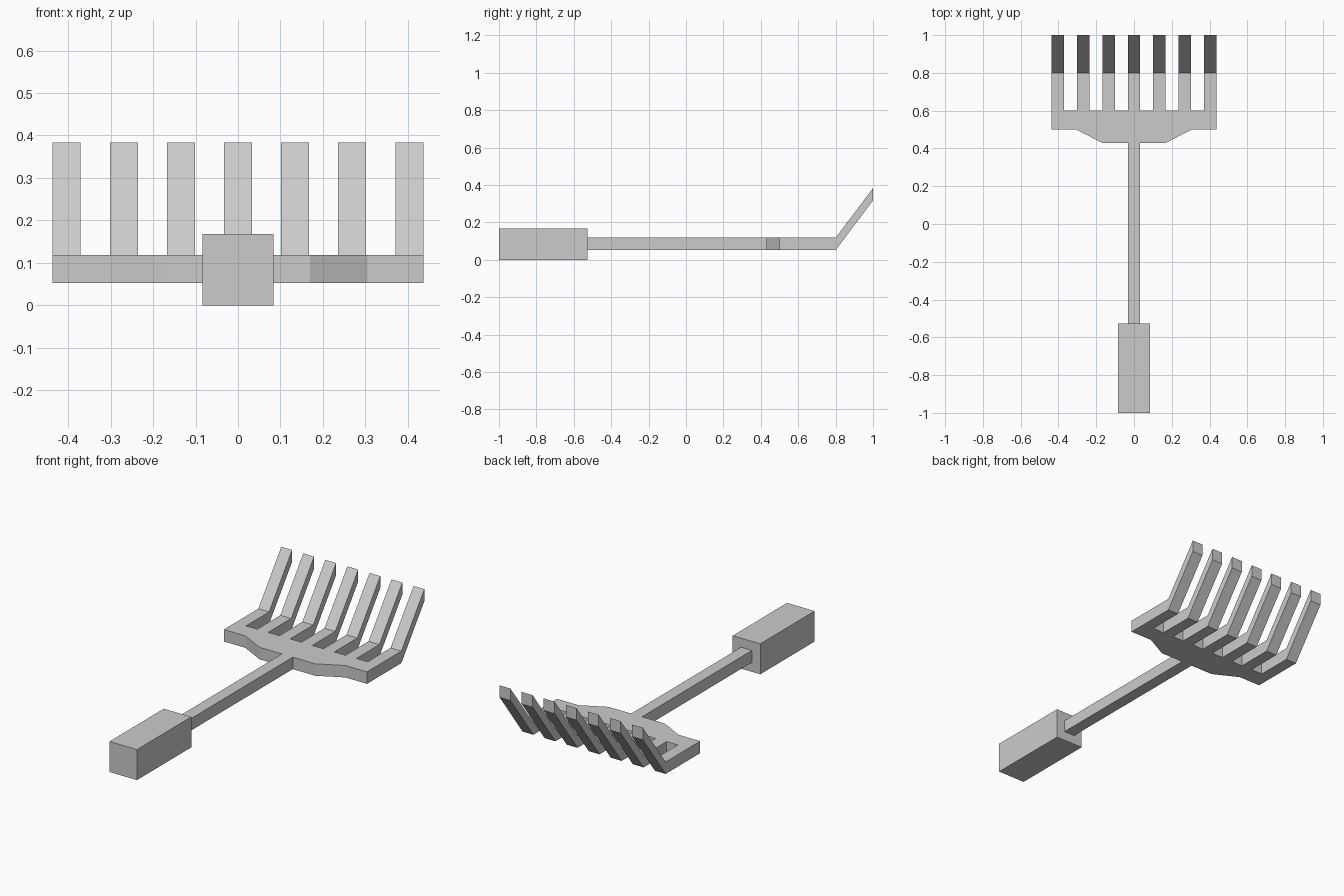
import bpy, bmesh
from mathutils import Vector

if "Cube" in bpy.data.objects:
    bpy.data.objects.remove(bpy.data.objects["Cube"])

Z0, Z1 = 0.052, 0.118      # thickness of shaft, head and tines
W = 0.033                  # half width of shaft and tines
PITCH = 0.1345             # tine spacing
HANDLE_END = -0.527


def finish(bm, name):
    bmesh.ops.recalc_face_normals(bm, faces=bm.faces)
    mesh = bpy.data.meshes.new(name)
    bm.to_mesh(mesh)
    bm.free()
    obj = bpy.data.objects.new(name, mesh)
    bpy.context.collection.objects.link(obj)
    return obj


# Block handle
bm = bmesh.new()
bmesh.ops.create_cube(bm, size=1)
bmesh.ops.scale(bm, vec=(0.168, HANDLE_END + 1, 0.168), verts=bm.verts)
bmesh.ops.translate(bm, vec=(0, (HANDLE_END - 1) / 2, 0.084), verts=bm.verts)
finish(bm, "handle")

# Shaft and head outline: right side, mirrored to the left
right = [(W, HANDLE_END), (W, 0.43), (0.17, 0.43), (0.305, 0.5), (3 * PITCH + W, 0.5)]
left = [(-x, y) for x, y in reversed(right)]
# Comb of seven tines, from right to left
comb = []
for i in range(3, -4, -1):
    x = i * PITCH
    tine = [(x + W, 0.6), (x + W, 0.8), (x - W, 0.8), (x - W, 0.6)]
    comb += tine[1:] if i == 3 else tine[:-1] if i == -3 else tine

bm = bmesh.new()
base = bm.faces.new([bm.verts.new((x, y, Z0)) for x, y in right + comb + left])
ext = bmesh.ops.extrude_face_region(bm, geom=[base], use_keep_orig=True)
top = [v for v in ext["geom"] if isinstance(v, bmesh.types.BMVert)]
bmesh.ops.translate(bm, vec=(0, 0, Z1 - Z0), verts=top)
bmesh.ops.recalc_face_normals(bm, faces=bm.faces)

# Upturned tine tips
ends = [f for f in bm.faces if all(abs(v.co.y - 0.8) < 1e-4 for v in f.verts)]
tips = bmesh.ops.extrude_discrete_faces(bm, faces=ends)["faces"]
for f in tips:
    bmesh.ops.translate(bm, vec=Vector((0, 0.2, 0.265)), verts=f.verts)
finish(bm, "shaft_and_fork_head")
